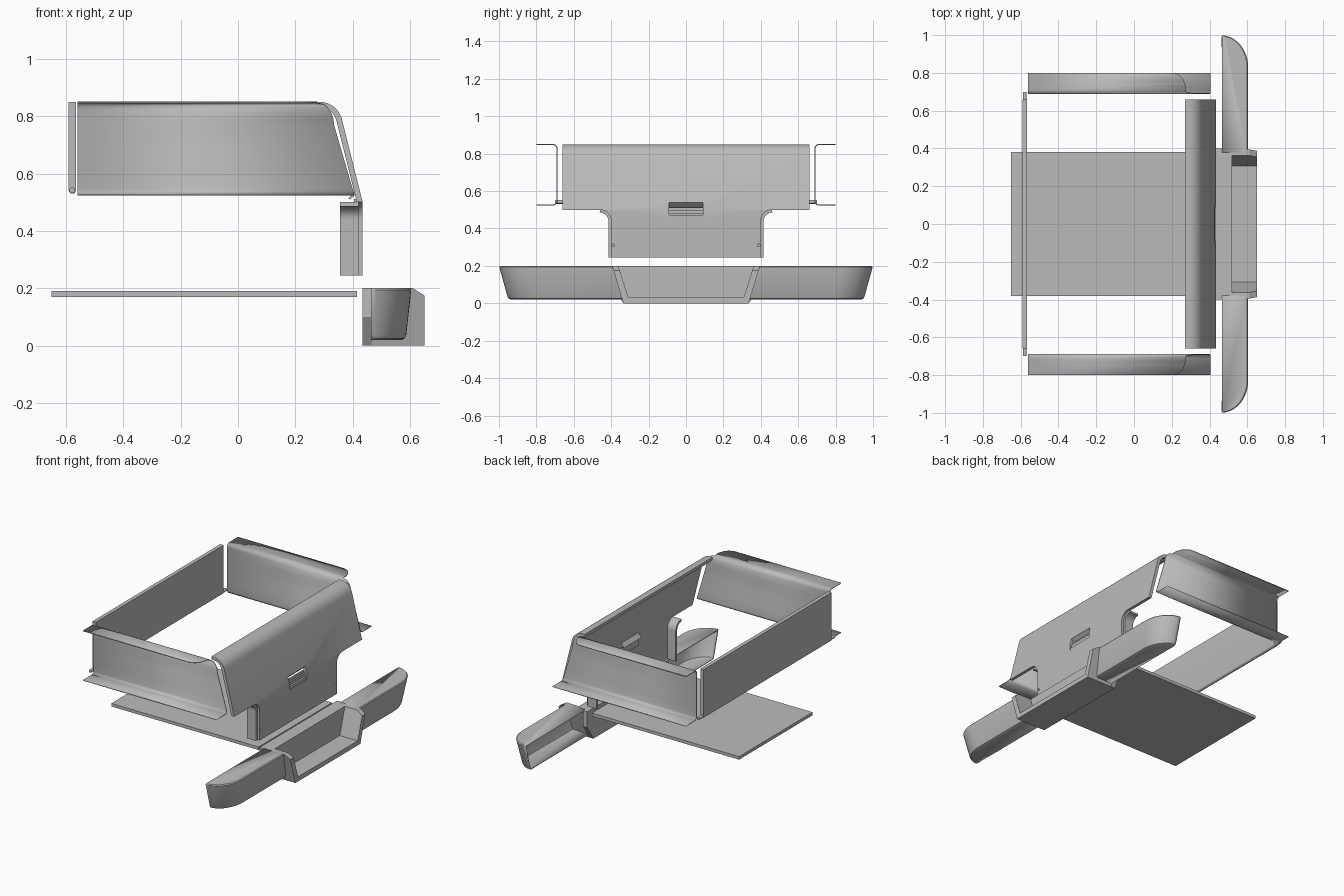
import bpy, bmesh, math
from mathutils import Vector

cube = bpy.data.objects.get("Cube")
if cube:
    bpy.data.objects.remove(cube, do_unlink=True)

grey = bpy.data.materials.new("plain_grey")
grey.use_nodes = True
grey.diffuse_color = (0.5, 0.5, 0.5, 1)
grey.node_tree.nodes["Principled BSDF"].inputs["Base Color"].default_value = (0.5, 0.5, 0.5, 1)


def finish(name, bm, smooth=True):
    bmesh.ops.recalc_face_normals(bm, faces=bm.faces)
    mesh = bpy.data.meshes.new(name)
    bm.to_mesh(mesh)
    bm.free()
    mesh.materials.append(grey)
    ob = bpy.data.objects.new(name, mesh)
    bpy.context.collection.objects.link(ob)
    if smooth:
        bpy.ops.object.select_all(action="DESELECT")
        ob.select_set(True)
        bpy.context.view_layer.objects.active = ob
        bpy.ops.object.shade_smooth_by_angle(angle=math.radians(30))
    return ob


def prism(name, points, axis, a, b, smooth=True):
    """Extrude a 2D outline along x (outline in y, z) or y (outline in x, z)."""
    bm = bmesh.new()
    place = (lambda p, t: (t, p[0], p[1])) if axis == "x" else (lambda p, t: (p[0], t, p[1]))
    ends = [[bm.verts.new(place(p, t)) for p in points] for t in (a, b)]
    for ring in ends:
        bm.faces.new(ring)
    n = len(points)
    for i in range(n):
        j = (i + 1) % n
        bm.faces.new((ends[0][i], ends[0][j], ends[1][j], ends[1][i]))
    return finish(name, bm, smooth)


def rect(a0, a1, b0, b1):
    return [(a0, b0), (a1, b0), (a1, b1), (a0, b1)]


def arc(cx, cy, rx, ry, start, end, n=8):
    angles = [math.radians(start + (end - start) * i / n) for i in range(n + 1)]
    return [(cx + rx * math.cos(t), cy + ry * math.sin(t)) for t in angles]


def boolean(ob, cutter, operation="DIFFERENCE"):
    mod = ob.modifiers.new(operation.lower(), "BOOLEAN")
    mod.operation = operation
    mod.object = cutter
    cutter.hide_render = True
    cutter.display_type = "WIRE"
    cutter.hide_set(True)


def thicken(path, t):
    """Close an open 2D path into a strip of thickness t on its right side."""
    pts = [Vector(p) for p in path]
    inner = []
    for i, p in enumerate(pts):
        d0 = (p - pts[i - 1]).normalized() if i else None
        d1 = (pts[i + 1] - p).normalized() if i + 1 < len(pts) else None
        d = ((d0 or d1) + (d1 or d0)).normalized()
        inner.append(p + Vector((d.y, -d.x)) * t)
    return [tuple(p) for p in pts + inner[::-1]]


# Floor plate and tailgate with hinge pins
prism("floor_plate", rect(-0.65, 0.415, 0.17, 0.19), "y", -0.38, 0.38, False)
gate = arc(-0.578, 0.542, 0.0125, 0.0125, 180, 360) + [(-0.5655, 0.85), (-0.5905, 0.85)]
prism("tailgate", gate, "y", -0.66, 0.66)
for side, s in (("left", 1), ("right", -1)):
    prism(side + "_hinge_pin", arc(-0.578, 0.542, 0.01, 0.01, 0, 337.5, 15), "y", s * 0.65, s * 0.70)

# Bent front panel, trimmed to its stepped outline
bend = [(0.27, 0.85)] + arc(0.285, 0.77, 0.08, 0.08, 90, 15) + [(0.435, 0.5), (0.435, 0.245)]
panel = prism("front_panel", thicken(bend, 0.02), "y", -0.66, 0.66)
fillet = [(0.40, 0.2)] + arc(0.46, 0.44, 0.06, 0.06, 180, 90)
half = fillet + [(0.7, 0.5), (0.7, 0.9)]
outline = half + [(-y, z) for y, z in reversed(half)]
boolean(panel, prism("panel_outline_cutter", outline, "x", 0.2, 0.5, False), "INTERSECT")
boolean(panel, prism("latch_cutter", rect(-0.09, 0.09, 0.455, 0.54), "x", 0.3, 0.5, False))

# Latch recess: sloped hood, backing and two louvres
prism("latch_hood", [(0.424, 0.54), (0.392, 0.51), (0.385, 0.512), (0.412, 0.545)],
      "y", -0.09, 0.09, False)
prism("latch_backing", rect(0.405, 0.415, 0.455, 0.512), "y", -0.09, 0.09, False)
for i, z in enumerate((0.455, 0.478)):
    prism("latch_louvre_%d" % (i + 1), rect(0.41, 0.43 - 0.006 * i, z, z + 0.018),
          "y", -0.09, 0.09, False)

# Return flanges that follow the panel step
flange_path = [(0.40, 0.245)] + fillet[1:]
for side, s in (("left", 1), ("right", -1)):
    strip = [(s * y, z) for y, z in thicken([p for p in reversed(flange_path)], -0.015)]
    prism(side + "_panel_flange", strip, "x", 0.355, 0.42)
    hole = arc(s * 0.388, 0.31, 0.007, 0.007, 0, 330, 11)
    boolean(panel, prism(side + "_hole_cutter", hole, "x", 0.425, 0.5, False))


# Side rails: thin channels whose front end follows the panel bend
def front_edge(y, z):
    if z > 0.845:
        if y > 0.73:
            return 0.2 + 0.07 * math.sqrt(max(0, 1 - ((y - 0.73) / 0.07) ** 2))
        return 0.275
    if z > 0.77:
        return 0.27 + 0.065 * math.sqrt(max(0, 1 - ((z - 0.77) / 0.08) ** 2))
    return min(0.405, 0.335 + (0.77 - z) * 0.29)


lower = [(0.80, 0.526), (0.71, 0.526)] + arc(0.71, 0.546, 0.02, 0.02, 270, 180, 5)[1:]
web = [(0.69, z / 100) for z in (60, 70, 77, 79, 81, 82)]
upper = arc(0.71, 0.829, 0.02, 0.02, 180, 90, 5)
lip = [(0.73 + 0.07 * math.sin(math.radians(a)), 0.849) for a in range(0, 91, 10)]
section = lower + web + upper + lip

for side, s in (("left", 1), ("right", -1)):
    bm = bmesh.new()
    rows = [(bm.verts.new((-0.56, s * y, z)), bm.verts.new((front_edge(y, z), s * y, z)))
            for y, z in section]
    for (a, b), (c, d) in zip(rows, rows[1:]):
        bm.faces.new((a, b, d, c))
    rail = finish(side + "_side_rail", bm)
    sheet = rail.modifiers.new("sheet", "SOLIDIFY")
    sheet.thickness = 0.006
    sheet.offset = 0


# Bumper wings: tapered shells, open at the back
def wing_row(z, inset):
    k = (0.2 - z) / 0.18
    x1, y1, y0 = 0.605 - 0.02 * k - inset, 1.0 - 0.05 * k - inset, 0.378 - 0.05 * k
    return [(0.465, y0, z), (x1, y0, z)] + \
        [(x, y, z) for x, y in arc(0.465, y1 - 0.17, x1 - 0.465, 0.17, 0, 90, 12)]


for side, s in (("left", 1), ("right", -1)):
    bm = bmesh.new()
    rings = [[bm.verts.new((x, s * y, z)) for x, y, z in wing_row(z, i)]
             for z, i in ((0.2, 0.006), (0.194, 0), (0.036, 0), (0.025, 0.004), (0.02, 0.014))]
    bm.faces.new(rings[0])
    bm.faces.new(rings[-1])
    for lo, hi in zip(rings, rings[1:]):
        for i in range(len(lo) - 1):
            bm.faces.new((lo[i], lo[i + 1], hi[i + 1], hi[i]))
    wing = finish(side + "_bumper_wing", bm)
    shell = wing.modifiers.new("shell", "SOLIDIFY")
    shell.thickness = 0.01
    shell.offset = -1

# Bumper centre: tapered block with an open step pocket and chamfered cheeks
taper = [(-0.335, 0), (0.335, 0), (0.395, 0.2), (-0.395, 0.2)]
centre = prism("bumper_centre", taper, "x", 0.46, 0.65, False)
pocket = [(-0.308, 0.03), (0.308, 0.03), (0.372, 0.23), (-0.372, 0.23)]
boolean(centre, prism("pocket_cutter", pocket, "x", 0.52, 0.7, False))
chamfer = [(0.61, 0.2), (0.67, 0.1625), (0.67, 0.22), (0.61, 0.22)]
boolean(centre, prism("chamfer_cutter", chamfer, "y", -0.5, 0.5, False))
mount = [(-0.335, 0), (0.335, 0), (0.40, 0.1), (0.40, 0.2), (-0.40, 0.2), (-0.40, 0.1)]
prism("bumper_mount", mount, "x", 0.435, 0.465, False)
